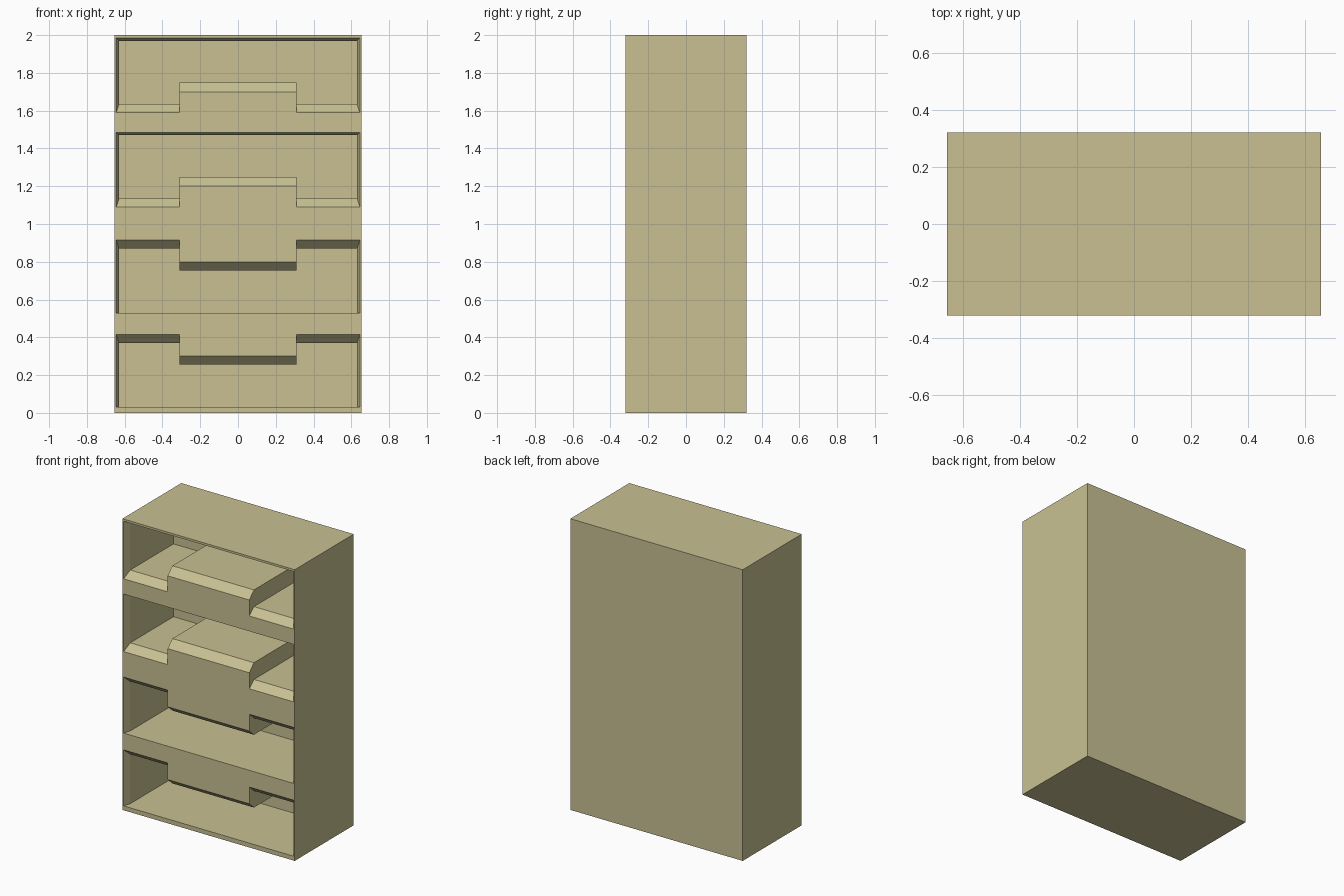
import bpy
import bmesh

if "Cube" in bpy.data.objects:
    bpy.data.objects.remove(bpy.data.objects["Cube"])

W, D, H = 1.31, 0.64, 2.0
FRONT = -D / 2
BACK_WALL = 0.20      # y of the compartment back wall
BEVEL_Y = FRONT + 0.05  # y where the chamfered lip ends


def profile(half, step, flat, notch):
    """Compartment outline: flat edge on one side, stepped edge on the other."""
    b = 0.31
    return [(-half, step), (-b, step), (-b, notch), (b, notch),
            (b, step), (half, step), (half, flat), (-half, flat)]


def loft(name, sections):
    """Closed solid through (y, outline) sections."""
    bm = bmesh.new()
    rings = [[bm.verts.new((x, y, z)) for x, z in pts] for y, pts in sections]
    n = len(rings[0])
    for a, b in zip(rings, rings[1:]):
        for i in range(n):
            j = (i + 1) % n
            bm.faces.new((a[i], a[j], b[j], b[i]))
    bm.faces.new(rings[0])
    bm.faces.new(rings[-1])
    bmesh.ops.recalc_face_normals(bm, faces=bm.faces)
    mesh = bpy.data.meshes.new(name)
    bm.to_mesh(mesh)
    bm.free()
    ob = bpy.data.objects.new(name, mesh)
    bpy.context.collection.objects.link(ob)
    return ob


# Cabinet body
rect = [(-W / 2, 0), (W / 2, 0), (W / 2, H), (-W / 2, H)]
cabinet = loft("cabinet_body", [(FRONT, rect), (D / 2, rect)])
mat = bpy.data.materials.new("khaki_paint")
mat.diffuse_color = (0.58, 0.53, 0.29, 1)
mat.use_nodes = True
mat.node_tree.nodes["Principled BSDF"].inputs["Base Color"].default_value = mat.diffuse_color
cabinet.data.materials.append(mat)

# Compartments: (step, flat, notch) heights at the lip, then behind the chamfer
compartments = [
    ((1.59, 1.985, 1.70), (1.635, 1.97, 1.75)),
    ((1.09, 1.485, 1.20), (1.135, 1.47, 1.25)),
    ((0.915, 0.53, 0.80), (0.87, 0.53, 0.755)),
    ((0.415, 0.03, 0.30), (0.37, 0.03, 0.255)),
]
for lip, inner in compartments:
    outer_pts = profile(0.645, *lip)
    inner_pts = profile(0.63, *inner)
    cutter = loft("compartment_cutter", [(FRONT - 0.1, outer_pts), (FRONT, outer_pts),
                                         (BEVEL_Y, inner_pts), (BACK_WALL, inner_pts)])
    cutter.hide_render = True
    mod = cabinet.modifiers.new("compartment", 'BOOLEAN')
    mod.operation = 'DIFFERENCE'
    mod.solver = 'EXACT'
    mod.object = cutter
    bpy.context.view_layer.objects.active = cabinet
    bpy.ops.object.modifier_apply(modifier=mod.name)
    bpy.data.objects.remove(cutter)
